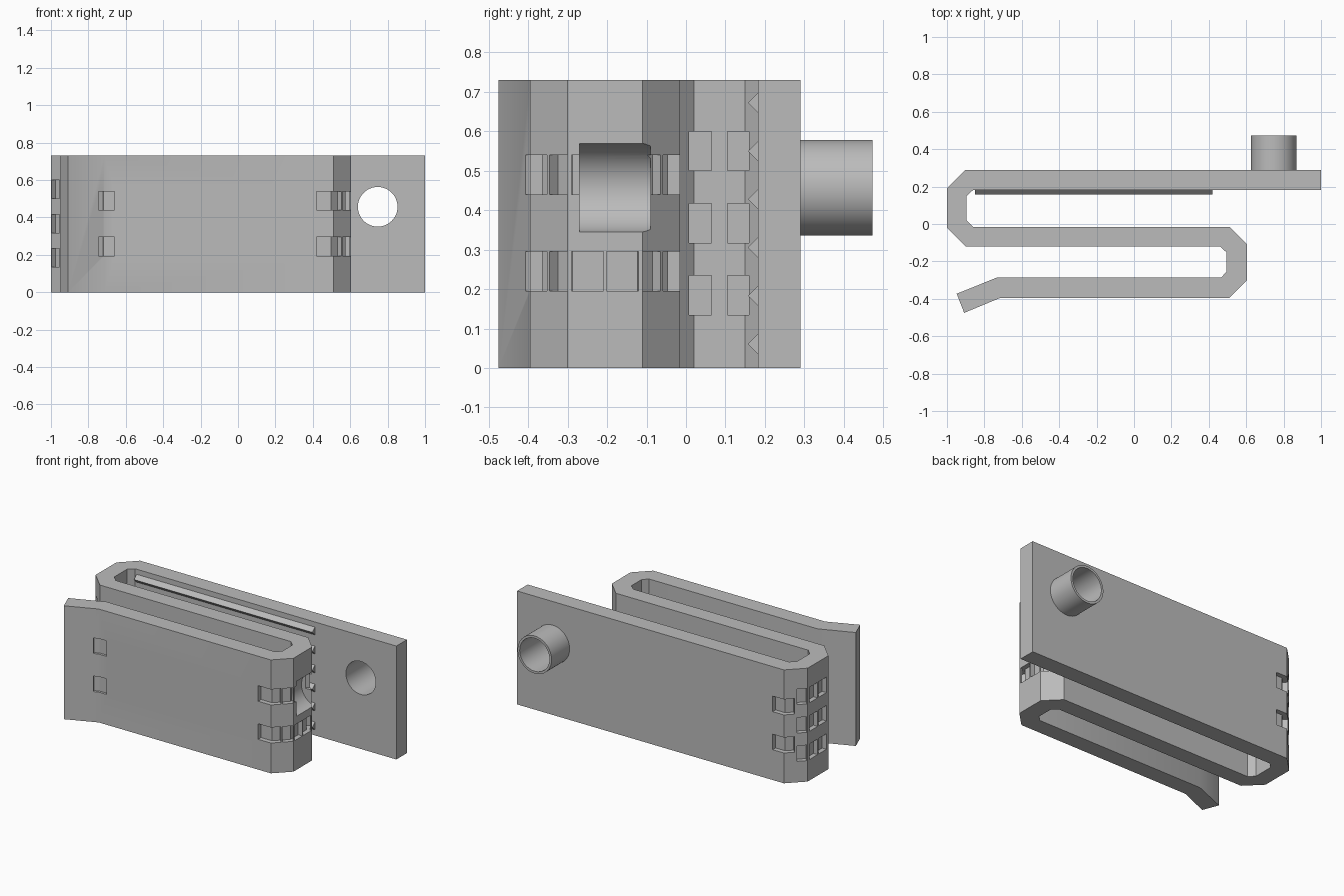
import bpy, bmesh, math
from mathutils import Vector, Matrix

if "Cube" in bpy.data.objects:
    bpy.data.objects.remove(bpy.data.objects["Cube"])

H = 0.73           # strip height
ZC = 0.457         # height of hole and tube axis

grey = bpy.data.materials.new("grey plastic")
grey.diffuse_color = (0.5, 0.5, 0.5, 1)
grey.use_nodes = True
grey.node_tree.nodes["Principled BSDF"].inputs["Base Color"].default_value = grey.diffuse_color


def finish(name, bm, material=True):
    bmesh.ops.recalc_face_normals(bm, faces=bm.faces)
    me = bpy.data.meshes.new(name)
    bm.to_mesh(me)
    bm.free()
    ob = bpy.data.objects.new(name, me)
    bpy.context.collection.objects.link(ob)
    if material:
        me.materials.append(grey)
    return ob


def extrude(bm, pts, vec):
    face = bm.faces.new([bm.verts.new(p) for p in pts])
    res = bmesh.ops.extrude_face_region(bm, geom=[face])
    verts = [v for v in res["geom"] if isinstance(v, bmesh.types.BMVert)]
    bmesh.ops.translate(bm, verts=verts, vec=vec)


def cylinder(bm, x, y0, y1, r, n=64):
    m = Matrix.Translation((x, (y0 + y1) / 2, ZC)) @ Matrix.Rotation(math.pi / 2, 4, 'X')
    bmesh.ops.create_cone(bm, cap_ends=True, segments=n, radius1=r, radius2=r,
                          depth=y1 - y0, matrix=m)


def slot(bm, p, q, z0, z1, d=0.03):
    """Box cutter reaching d either side of the wall line p-q."""
    p, q = Vector(p), Vector(q)
    t = (q - p).normalized()
    n = Vector((-t.y, t.x)) * d
    extrude(bm, [(*v, z0) for v in (p + n, q + n, q - n, p - n)], (0, 0, z1 - z0))


def cut(ob, cutter):
    m = ob.modifiers.new("cut", 'BOOLEAN')
    m.operation, m.solver, m.object = 'DIFFERENCE', 'EXACT', cutter
    m.use_self = True
    bpy.context.view_layer.objects.active = ob
    bpy.ops.object.modifier_apply(modifier=m.name)
    bpy.data.objects.remove(cutter)


def smooth(ob):
    bpy.ops.object.select_all(action='DESELECT')
    ob.select_set(True)
    bpy.context.view_layer.objects.active = ob
    bpy.ops.object.shade_smooth_by_angle(angle=math.radians(30))


# Folded strip: S-shaped outline with chamfered bends
outline = [(1, .29), (-.9, .29), (-1, .19), (-1, -.02), (-.9, -.12),
           (.46, -.12), (.495, -.152), (.495, -.255), (.465, -.287), (-.735, -.287),
           (-.948, -.373), (-.908, -.475), (-.715, -.395), (.51, -.395), (.605, -.3),
           (.605, -.11), (.51, -.015), (-.86, -.015), (-.895, .02), (-.895, .15),
           (-.86, .182), (1, .182)]
bm = bmesh.new()
extrude(bm, [(x, y, 0) for x, y in outline], (0, 0, H))
strip = finish("folded_strip", bm)

# Grip slots around the outer bends
bm = bmesh.new()
for z0, z1 in ((.195, .295), (.44, .54)):
    # right bend, mirrored about its middle
    for s in (1, -1):
        def P(x, y):
            return (x, -.205 + s * y)
        slot(bm, P(.42, -.19), P(.51, -.19), z0, z1)
        slot(bm, P(.51, -.19), P(.553, -.147), z0, z1)
        slot(bm, P(.559, -.141), P(.605, -.095), z0, z1)
        slot(bm, P(.605, -.085), P(.605, -.004), z0, z1)
    # left bend, rear wall and flare
    slot(bm, (-.9, .29), (-.82, .29), z0, z1)
    slot(bm, (-.945, .245), (-.9, .29), z0, z1)
    slot(bm, (-.745, -.407), (-.715, -.395), z0, z1, .015)
    slot(bm, (-.72, -.395), (-.66, -.395), z0, z1, .015)
for z0, z1 in ((.135, .235), (.317, .417), (.5, .6)):
    # left bend, outside and inside
    slot(bm, (-1, .09), (-1, .17), z0, z1)
    slot(bm, (-1, 0), (-1, .08), z0, z1)
    slot(bm, (-.996, -.024), (-.955, -.065), z0, z1)
    slot(bm, (-.996, .194), (-.955, .235), z0, z1)
    slot(bm, (-.895, .008), (-.895, .065), z0, z1, .02)
    slot(bm, (-.895, .105), (-.895, .16), z0, z1, .02)
cut(strip, finish("slot_cutter", bm, False))

# Rounded clearance pocket in the right bend
bm = bmesh.new()
cylinder(bm, .63, -.27, -.09, .115)
cut(strip, finish("pocket_cutter", bm, False))

# Round hole through the back plate
bm = bmesh.new()
cylinder(bm, .747, .1, .4, .106)
cut(strip, finish("hole_cutter", bm, False))
smooth(strip)

# Open tube on the back plate
bm = bmesh.new()
cylinder(bm, .747, .285, .473, .121)
tube = finish("tube", bm)
bm = bmesh.new()
cylinder(bm, .747, .2, .6, .106)
cut(tube, finish("bore_cutter", bm, False))
smooth(tube)

# Triangular gripping ridges inside the back plate
bm = bmesh.new()
for i in range(6):
    z = .061 + i * .1222
    extrude(bm, [(-.85, .184, z - .027), (-.85, .157, z), (-.85, .184, z + .027)],
            (1.27, 0, 0))
finish("grip_ridges", bm)
